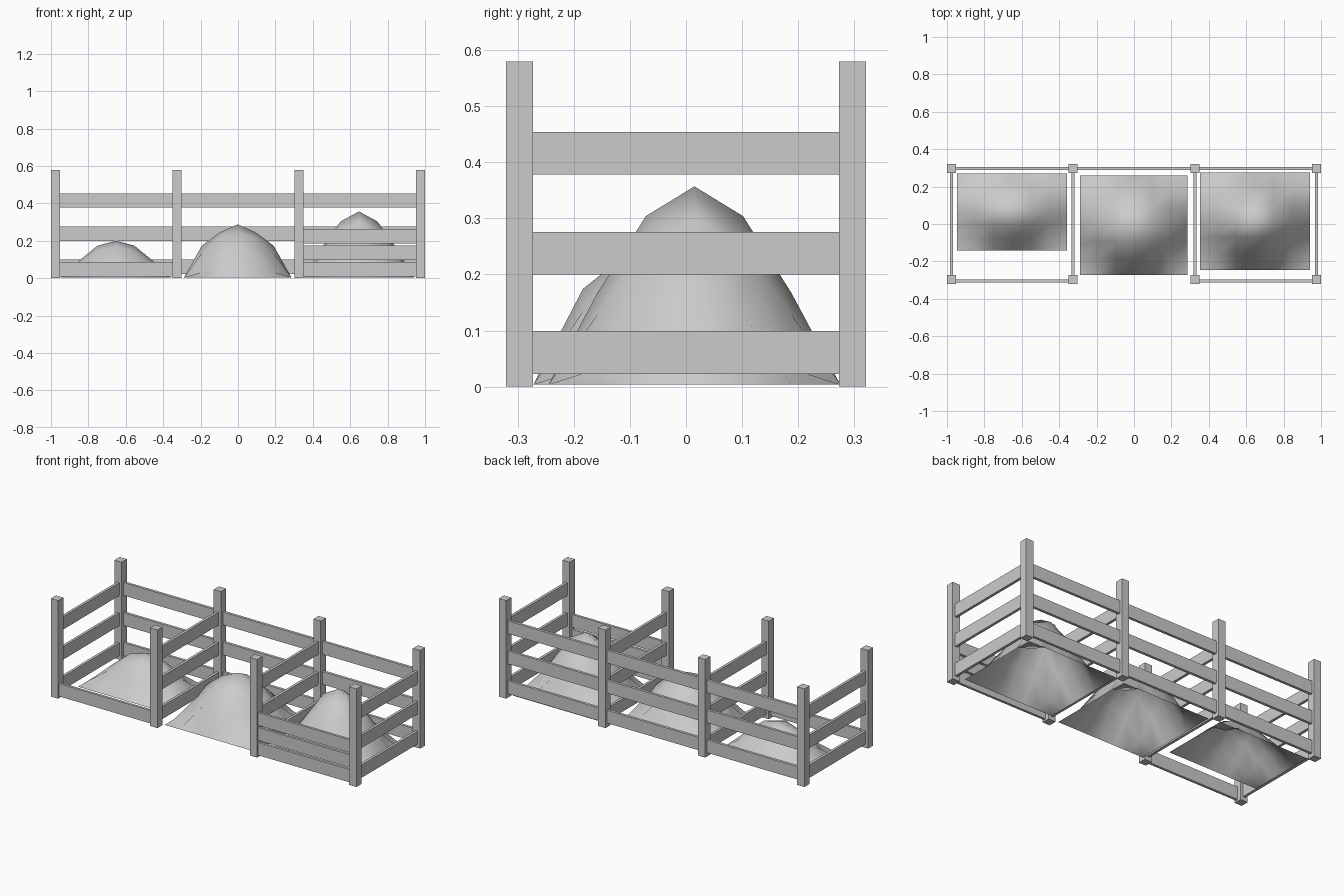
import bpy, bmesh, math

if "Cube" in bpy.data.objects:
    bpy.data.objects.remove(bpy.data.objects["Cube"])

POST_X = (-0.976, -0.326, 0.326, 0.976)
POST_Y, POST_W, POST_H = 0.297, 0.048, 0.58
HALF = POST_W / 2
RAIL_Z = (0.061, 0.238, 0.416)
RAIL_H, RAIL_T = 0.076, 0.016


def box(name, center, size):
    bpy.ops.mesh.primitive_cube_add(size=1, location=center)
    ob = bpy.context.object
    ob.name = name
    ob.scale = size
    bpy.ops.object.transform_apply(location=False, rotation=False, scale=True)
    return ob


def pile(name, x0, x1, y0, y1, height, profile):
    """Open-bottomed mound: coarse grid with heights falling off from the middle."""
    bm = bmesh.new()
    bmesh.ops.create_grid(bm, x_segments=6, y_segments=6, size=1)
    for v in bm.verts:
        r = min(math.hypot(v.co.x, v.co.y), 1.0) * 3
        i = min(int(r + 1e-4), 2)
        z = profile[i] + (profile[i + 1] - profile[i]) * (r - i)
        v.co = ((x0 + x1) / 2 + v.co.x * (x1 - x0) / 2,
                (y0 + y1) / 2 + v.co.y * (y1 - y0) / 2,
                0.004 + z * (height - 0.004))
    for f in bm.faces:
        f.smooth = True
    me = bpy.data.meshes.new(name)
    bm.to_mesh(me)
    bm.free()
    bpy.context.collection.objects.link(bpy.data.objects.new(name, me))


# Posts and side / divider rails
for x in POST_X:
    for label, s in (("front", -1), ("back", 1)):
        box(label + "_post", (x, s * POST_Y, POST_H / 2), (POST_W, POST_W, POST_H))
    for z in RAIL_Z:
        box("divider_rail", (x, 0, z), (RAIL_T, 2 * (POST_Y - HALF), RAIL_H))

# Back rails in every bay
for a, b in zip(POST_X, POST_X[1:]):
    for z in RAIL_Z:
        box("back_rail", ((a + b) / 2, POST_Y, z), (b - a - POST_W, RAIL_T, RAIL_H))

# Front boards: one on the left bay, none in the middle, three on the right
for a, b, count in ((POST_X[0], POST_X[1], 1), (POST_X[2], POST_X[3], 3)):
    for i in range(count):
        box("front_board", ((a + b) / 2, -0.304, 0.048 + 0.088 * i),
            (b - a - POST_W, 0.015, RAIL_H))

# Heaps of loose material
pile("left_pile", -0.947, -0.358, -0.142, 0.27, 0.2, (1, 0.87, 0.46, 0))
pile("middle_pile", -0.289, 0.286, -0.272, 0.258, 0.288, (1, 0.85, 0.6, 0))
pile("right_pile", 0.352, 0.942, -0.245, 0.275, 0.357, (1, 0.85, 0.46, 0))
